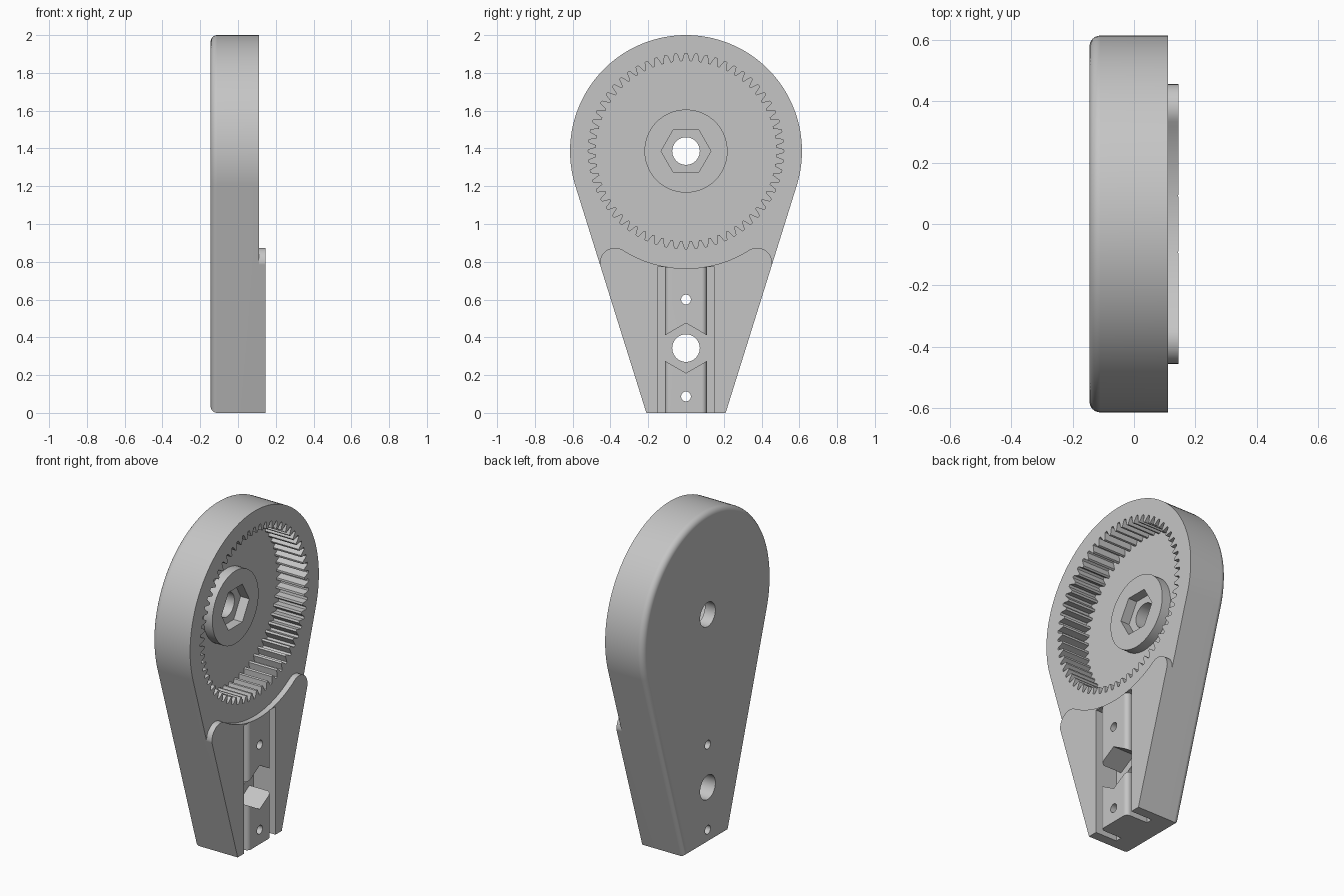
import bpy, bmesh
from math import sin, cos, pi, radians, atan2
from mathutils import Vector

if "Cube" in bpy.data.objects:
    bpy.data.objects.remove(bpy.data.objects["Cube"])

CZ, R = 1.386, 0.614            # centre height and radius of the round head
BACK, FACE, RAISED = -0.145, 0.11, 0.145
FLOOR = -0.075                  # bottom of the toothed cavity
SLOT = 0.0                      # bottom of the side slots and nut pocket

grey = bpy.data.materials.new("grey")
grey.use_nodes = True
grey.diffuse_color = (0.56, 0.56, 0.56, 1)
grey.node_tree.nodes["Principled BSDF"].inputs["Base Color"].default_value = (0.56, 0.56, 0.56, 1)


def arc(cy, cz, r, a0, a1, n):
    return [(cy + r * cos(a0 + (a1 - a0) * i / n), cz + r * sin(a0 + (a1 - a0) * i / n))
            for i in range(n + 1)]


def ring(cz, r, n, turn=0.0):
    return arc(0, cz, r, turn, turn + 2 * pi, n)[:-1]


def mirror(half):
    """Close a half outline by reflecting it across y = 0."""
    return half + [(-y, z) for y, z in reversed(half) if abs(y) > 1e-6]


def prism(name, pts, lo, hi, axis="x", bevel=0.0):
    """Extrude an outline along x (points are y, z) or z (points are y, x)."""
    place = (lambda p, h: (h, p[0], p[1])) if axis == "x" else (lambda p, h: (p[1], p[0], h))
    bm = bmesh.new()
    base = bm.faces.new([bm.verts.new(place(p, lo)) for p in pts])
    rim = list(base.edges)
    new = bmesh.ops.extrude_face_region(bm, geom=[base], use_keep_orig=True)["geom"]
    step = Vector(place((0, 0), hi - lo))
    bmesh.ops.translate(bm, vec=step, verts=[g for g in new if isinstance(g, bmesh.types.BMVert)])
    bmesh.ops.recalc_face_normals(bm, faces=bm.faces)
    if bevel:
        bmesh.ops.bevel(bm, geom=rim, offset=bevel, segments=6, profile=0.5, affect="EDGES")
    mesh = bpy.data.meshes.new(name)
    bm.to_mesh(mesh)
    bm.free()
    mesh.materials.append(grey)
    ob = bpy.data.objects.new(name, mesh)
    bpy.context.collection.objects.link(ob)
    return ob


def cut(target, cutter):
    mod = target.modifiers.new(cutter.name, "BOOLEAN")
    mod.operation, mod.object, mod.solver = "DIFFERENCE", cutter, "EXACT"
    bpy.context.view_layer.objects.active = target
    bpy.ops.object.modifier_apply(modifier=mod.name)
    bpy.data.objects.remove(cutter)


# Teardrop body with a rounded back edge
tilt = -radians(17.4)
body = prism("body", mirror([(0.21, 0)] + arc(0, CZ, R, tilt, pi / 2, 40)),
             BACK, RAISED, bevel=0.035)

# Step the head down, leaving the raised shoulders below an S-shaped edge
ey, ez, er = 0.376, 0.794, 0.08
toward = atan2(ez - CZ, ey)
gap = (ey ** 2 + (ez - CZ) ** 2) ** 0.5 - er
edge = arc(0, CZ, gap, -pi / 2, toward, 16) + arc(ey, ez, er, pi + toward, tilt, 14)[1:]
cut(body, prism("step_cutter", mirror(edge + [(1, edge[-1][1]), (1, 3)]), FACE, 1))

# Internal gear cavity
teeth, per = 60, 8
gear = []
for i in range(teeth * per):
    a = 2 * pi * i / (teeth * per)
    wave = max(-1, min(1, 1.35 * cos(teeth * (a - pi / 2))))
    r = 0.497 + 0.021 * wave
    gear.append((r * cos(a), CZ + r * sin(a)))
cut(body, prism("gear_cutter", gear, FLOOR, 1))

# Two deep slots, leaving a ridge with rounded edges between them
e = 0.026
slot = [(0.15, 1), (0.15, SLOT), (0.11, SLOT)] + arc(0.11 - e, RAISED - e, e, 0, pi / 2, 6)
slot.append((0.11 - e, 1))
for side in (1, -1):
    cut(body, prism("slot_cutter", [(side * y, x) for y, x in slot], -0.5, 0.772, axis="z"))

# Nut pocket across the ridge, and the through holes
cut(body, prism("nut_cutter", ring(0.343, 0.132, 6, pi / 6), SLOT, 1))
for z, r in ((CZ, 0.073), (0.343, 0.073), (0.6, 0.026), (0.087, 0.026)):
    cut(body, prism("hole_cutter", ring(z, r, 40), -1, 1))

# Central boss with a hexagonal socket
boss = prism("boss", ring(CZ, 0.22, 72), FLOOR, -0.017)
cut(boss, prism("socket_cutter", ring(CZ, 0.132, 6), -1, 1))

# Smooth the curved faces, keeping the flat ones flat
for ob in (body, boss):
    bpy.ops.object.select_all(action="DESELECT")
    ob.select_set(True)
    bpy.context.view_layer.objects.active = ob
    bpy.ops.object.shade_smooth_by_angle(angle=radians(28))
    ob.modifiers.new("flat_normals", "WEIGHTED_NORMAL").keep_sharp = True
